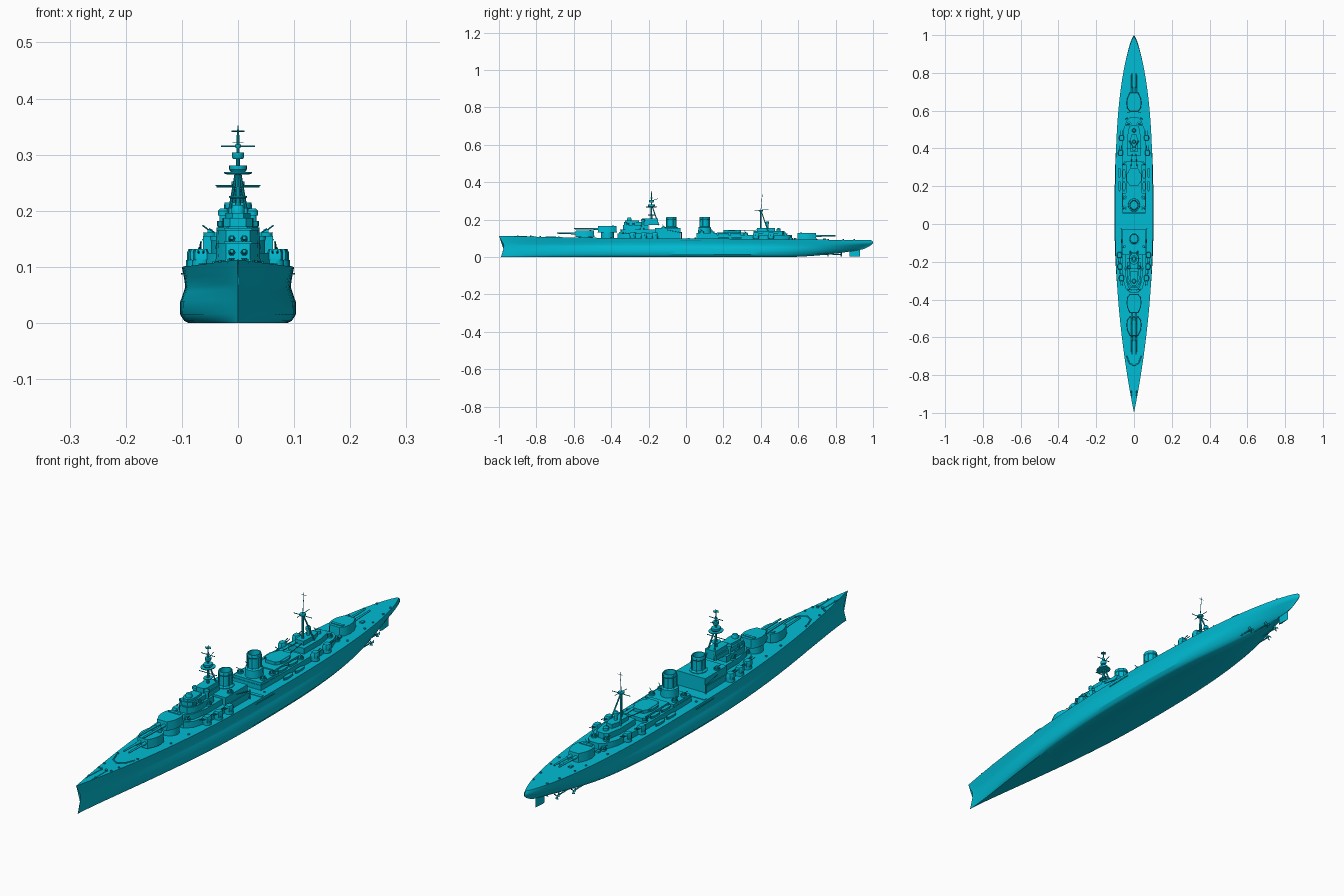
import bpy, bmesh, math
from mathutils import Vector

paint = bpy.data.materials.new("cyan_paint")
paint.diffuse_color = (0.0, 0.503, 0.658, 1)

def loft(name, rings):
    """Skin a list of equal-length point rings, cap both ends."""
    bm = bmesh.new()
    vs = [[bm.verts.new(p) for p in r] for r in rings]
    n = len(vs[0])
    for a, b in zip(vs, vs[1:]):
        for i in range(n):
            bm.faces.new((a[i], a[(i + 1) % n], b[(i + 1) % n], b[i]))
    bm.faces.new(vs[0][::-1])
    bm.faces.new(vs[-1])
    bmesh.ops.recalc_face_normals(bm, faces=bm.faces)
    me = bpy.data.meshes.new(name)
    bm.to_mesh(me)
    bm.free()
    me.materials.append(paint)
    ob = bpy.data.objects.new(name, me)
    bpy.context.collection.objects.link(ob)
    return ob

def prism(name, half, z0, z1, taper=1.0):
    """Extrude a half outline (x, y), mirrored across x = 0."""
    full = half + [(-x, y) for x, y in reversed(half)]
    cy = sum(p[1] for p in half) / len(half)
    return loft(name, [[(x, y, z0) for x, y in full],
                       [(x * taper, cy + (y - cy) * taper, z1) for x, y in full]])

def box(name, x, y, z, sx, sy, sz):
    q = [(-1, -1), (1, -1), (1, 1), (-1, 1)]
    return loft(name, [[(x + a * sx / 2, y + b * sy / 2, h) for a, b in q] for h in (z, z + sz)])

def lathe(name, x, y, profile, n=20, sy=1.0):
    """Turn a (radius, z) profile; sy stretches it fore and aft."""
    return loft(name, [[(x + r * math.cos(t), y + r * sy * math.sin(t), z)
                        for t in [2 * math.pi * i / n for i in range(n)]] for r, z in profile])

def rod(name, a, b, r0, r1=None, n=8):
    a, b = Vector(a), Vector(b)
    q = (b - a).to_track_quat('Z', 'Y')
    r1 = r0 if r1 is None else r1
    return loft(name, [[p + q @ Vector((r * math.cos(2 * math.pi * i / n), r * math.sin(2 * math.pi * i / n), 0))
                        for i in range(n)] for p, r in ((a, r0), (b, r1))])

def deck(y):
    return 0.1 + 0.013 * y * y if y < 0 else 0.1 - 0.01 * y

def deck_half(y):
    return 0.102 * ((1 - y * y) if y < 0 else (1 - y ** 3) ** 0.75)

# Hull: (height fraction, midship half width, bow fineness, stern fineness, bow scale, stern scale)
levels = [(0.0, .088, 1.35, 1.7, .99, .95), (.04, .096, 1.3, 1.6, .988, .955), (.15, .103, 1.25, 1.35, .984, .965),
          (.38, .103, 1.2, 1.1, .976, .985), (.55, .097, 1.2, .9, .974, .995), (.64, .094, 1.15, .8, .977, 1.0),
          (.8, .096, 1.05, .75, .988, 1.0), (1.0, .1, 1.0, .75, 1.0, .99)]
rings = []
for i in range(61):
    y = -math.cos(math.pi * i / 60)
    keel = 0.042 * max(0, (y - .55) / .45) ** 1.9
    side = []
    for f, w, mb, ms, sb, ss in levels:
        hw = w * (max(0, 1 - y * y) ** mb if y < 0 else max(0, 1 - y ** 3) ** ms)
        side.append((max(hw, .0006), y * (sb if y < 0 else ss), keel + f * (deck(y) - keel)))
    rings.append(side + [(-x, b, z) for x, b, z in reversed(side)])
loft("hull", rings)

# Rudder, propellers and shafts
loft("rudder", [[(-.004, .885, z), (0, .875, z), (.004, .885, z), (0, .93, z)] for z in (.002, .05)])
for s in (-1, 1):
    for x, y in ((.022, .83), (.045, .76)):
        rod("propeller_shaft", (s * x, y - .16, .016), (s * x, y, .014), .0025)
        rod("shaft_bracket", (s * x, y - .012, .014), (s * x * .8, y - .02, .04), .002)
        for k in range(3):
            t = k * 2.094 + .5
            loft("propeller_blade", [[(s * x + r * math.cos(t + d), y + e, .014 + r * math.sin(t + d))
                 for d, e in ((-.4, -.003), (.4, .002), (.4, .003), (-.4, -.002))] for r in (.002, .013)])

# Main gun turrets
def turret(y, d, z, base, tip):
    lathe("barbette", 0, y, [(.034, base), (.034, z + .004)], 28)
    out = [(.022, .052), (.036, .022), (.04, -.005), (.036, -.032), (.022, -.05)]
    prism("turret", [(a, y + d * b) for a, b in out], z, z + .034, .95)
    box("rangefinder", 0, y - d * .03, z + .032, .05, .012, .005)
    for s in (-1, 1):
        rod("main_barrel", (s * .011, y + d * .035, z + .018), (s * .011, tip, z + .02), .005, .0034, 12)
        rod("barrel_sleeve", (s * .011, y + d * .04, z + .018), (s * .011, y + d * .075, z + .0185), .0065, .0055, 12)

turret(-.54, -1, .108, .095, -.69)
turret(-.42, -1, .132, .095, -.60)
turret(.645, 1, .094, .085, .80)

# Breakwater on the foredeck
for s in (-1, 1):
    rod("breakwater", (0, -.75, .108), (s * .025, -.735, .108), .003)
    rod("breakwater", (s * .025, -.735, .108), (s * .04, -.695, .107), .003)

# Forward superstructure
prism("forward_deckhouse", [(.02, -.365), (.045, -.34), (.064, -.27), (.066, -.03)], .095, .125)
prism("upper_deckhouse", [(.016, -.35), (.036, -.325), (.048, -.26), (.048, -.1)], .125, .147)
prism("hangar", [(.062, -.165), (.062, -.03)], .12, .155)
prism("bridge_lower", [(.016, -.338), (.032, -.32), (.038, -.29), (.036, -.2)], .147, .17)
prism("bridge_middle", [(.014, -.332), (.026, -.318), (.028, -.29), (.026, -.15)], .17, .187)
prism("bridge_wing_deck", [(.02, -.336), (.036, -.3), (.036, -.27), (.026, -.24)], .168, .172)
prism("bridge_top", [(.01, -.327), (.02, -.312), (.022, -.29), (.018, -.25)], .187, .196)
lathe("bridge_director", 0, -.303, [(.012, .194), (.012, .204), (.009, .21)], 14)
prism("mast_house", [(.016, -.235), (.022, -.22), (.022, -.15)], .187, .205)
for s in (-1, 1):
    for y in (-.31, -.28):
        lathe("searchlight", s * .032, y, [(.005, .172), (.005, .182)], 10)
    lathe("wing_director", s * .026, -.23, [(.007, .17), (.007, .192), (.01, .192), (.01, .2), (.006, .204)], 12)

# Funnels with hollow caps, steam pipes and base
for y in (-.078, .1):
    lathe("funnel", 0, y, [(.024, .12), (.023, .2), (.025, .203), (.025, .209), (.0235, .215), (.020, .215), (.019, .19)], 28, 1.12)
    lathe("funnel_base", 0, y, [(.032, .12), (.031, .158), (.024, .162)], 20, 1.1)
    for k in range(8):
        t = math.pi * (k + .5) / 4
        px, py = .025 * math.cos(t), y + .028 * math.sin(t)
        rod("steam_pipe", (px, py, .13), (px, py, .21), .002, n=6)

# Aft superstructure
prism("aft_deckhouse", [(.062, .055), (.064, .4), (.056, .5), (.038, .55), (.018, .567)], .088, .118)
prism("funnel_deck", [(.06, .057), (.062, .165)], .118, .128)
prism("boat_deck", [(.042, .165), (.042, .33)], .118, .132)
prism("aft_gun_house", [(.02, .2), (.03, .215), (.03, .28), (.02, .295)], .132, .144)
prism("aft_control_house", [(.034, .36), (.036, .46), (.026, .515), (.012, .525)], .118, .14)
prism("aft_control_top", [(.018, .38), (.02, .45), (.012, .475)], .14, .156)
lathe("aft_director", 0, .435, [(.006, .15), (.006, .176), (.01, .176), (.01, .186), (.006, .191)], 14)
lathe("aft_rangefinder", 0, .495, [(.011, .138), (.011, .15), (.006, .154)], 14)

# Foremast: tripod, tops, platforms and yards
fy = -.185
rod("foremast", (0, fy, .19), (0, fy, .345), .0055, .002, 10)
for s in (-1, 1):
    rod("foremast_leg", (s * .02, fy + .04, .17), (s * .003, fy + .005, .268), .003)
for r, z, h in ((.016, .222, .004), (.025, .265, .004), (.016, .269, .012), (.011, .292, .012), (.005, .312, .006), (.009, .341, .002)):
    lathe("mast_platform", 0, fy, [(r * .8, z), (r, z + h * .4), (r, z + h)], 16, 1.2)
for z, w in ((.243, .038), (.315, .03), (.342, .012)):
    rod("fore_yard", (-w, fy, z), (w, fy, z), .0014, n=6)
rod("fore_gaff", (0, fy, .3), (0, fy + .035, .312), .0012, n=6)
rod("fore_aerial", (0, fy, .34), (0, fy, .352), .001, n=6)

# Mainmast tripod
my = .4
rod("mainmast", (0, my, .12), (0, my, .25), .0045, .0035, 10)
rod("main_topmast", (0, my, .25), (0, my + .008, .335), .0014, .0008)
for s in (-1, 1):
    rod("mainmast_leg", (s * .028, my + .045, .12), (s * .002, my + .004, .24), .0028)
    rod("boat_derrick", (s * .008, my - .01, .145), (s * .02, my - .13, .14), .0016, n=6)
lathe("mainmast_top", 0, my, [(.009, .244), (.012, .247), (.012, .252)], 14, 1.1)
rod("main_yard", (-.04, my, .245), (.04, my, .245), .0014, n=6)
rod("main_gaff", (0, my - .035, .25), (0, my + .04, .253), .0012, n=6)
rod("main_upper_yard", (-.01, my + .007, .322), (.01, my + .007, .322), .0008, n=6)

# Twin secondary mounts, boats and light guns along both sides
def side_mount(s, x, y, z, d):
    lathe("secondary_base", s * x, y, [(.016, z - .012), (.016, z)], 14)
    out = [(-.011, -.016), (.011, -.016), (.014, .004), (.008, .016), (-.008, .016), (-.014, .004)]
    loft("secondary_mount", [[(s * x + a * k, y - d * b * k, z + h) for a, b in out]
                             for k, h in ((1, 0), (1, .013), (.8, .02))])
    for e in (-.004, .004):
        rod("secondary_barrel", (s * x + e, y + d * .01, z + .012), (s * x + e * 1.2, y + d * .04, z + .017), .0016, n=6)

def light_gun(s, x, y, z):
    lathe("light_gun_tub", s * x, y, [(.011, z), (.012, z + .008), (.010, z + .008), (.010, z + .003)], 12)
    box("light_gun", s * x, y, z + .003, .009, .01, .011)
    rod("light_gun_barrel", (s * x, y, z + .011), (s * (x + .013), y - .006, z + .021), .0014, n=6)

for s in (-1, 1):
    for x, y, d in ((.066, -.285, -1), (.074, -.225, -1), (.077, -.165, -1), (.071, .375, 1), (.066, .455, 1)):
        side_mount(s, x, y, .112, d)
    for x, y, z in ((.05, -.12, .153), (.038, -.235, .147), (.05, .085, .128), (.05, .14, .128),
                    (.026, .53, .118), (.046, .32, .118), (.022, -.345, .125)):
        light_gun(s, x, y, z)
    for x, y, z in ((.053, .2, .119), (.053, .265, .119), (.032, .245, .133), (.077, .2, .098), (.077, .27, .098)):
        loft("boat", [[(s * x + w, y + v, z), (s * x + w * 1.5, y + v, z + .01),
                       (s * x - w * 1.5, y + v, z + .01), (s * x - w, y + v, z)]
                      for v, w in ((-.027, .001), (-.016, .005), (.016, .005), (.027, .002))])
    # Aircraft crane
    rod("crane_post", (s * .068, -.025, .1), (s * .068, -.025, .135), .003)
    rod("crane_jib", (s * .068, -.025, .13), (s * .066, -.1, .145), .002, .0015)
    # Deck fittings: capstans, bollards, vents, hull boom
    for y in (-.9, -.82, -.78, -.68, -.5, -.4, .05, .58, .7, .76, .84, .9):
        lathe("bollard", s * deck_half(y) * .78, y, [(.004, deck(y) - .004), (.004, deck(y) + .004)], 8)
    lathe("capstan", s * .011, -.83, [(.006, .1), (.004, .113), (.006, .116)], 10)
    rod("anchor_chain", (s * .011, -.83, .109), (s * .014, -.92, .111), .0018, n=6)
    rod("hull_boom", (s * .098, -.03, .088), (s * .1, .08, .088), .0018, n=6)
    box("deck_vent", s * .03, .585, .09, .012, .014, .012)
    box("deck_locker", s * .02, .74, .088, .012, .016, .01)
    light_gun(s, .035, .56, .094)

# Catapult across the low midship deck
box("catapult", 0, .015, .098, .19, .014, .004)

# Smooth round parts while keeping edges sharp
for ob in bpy.context.scene.objects:
    ob.select_set(True)
bpy.context.view_layer.objects.active = bpy.data.objects["hull"]
bpy.ops.object.shade_smooth_by_angle(angle=math.radians(32))
